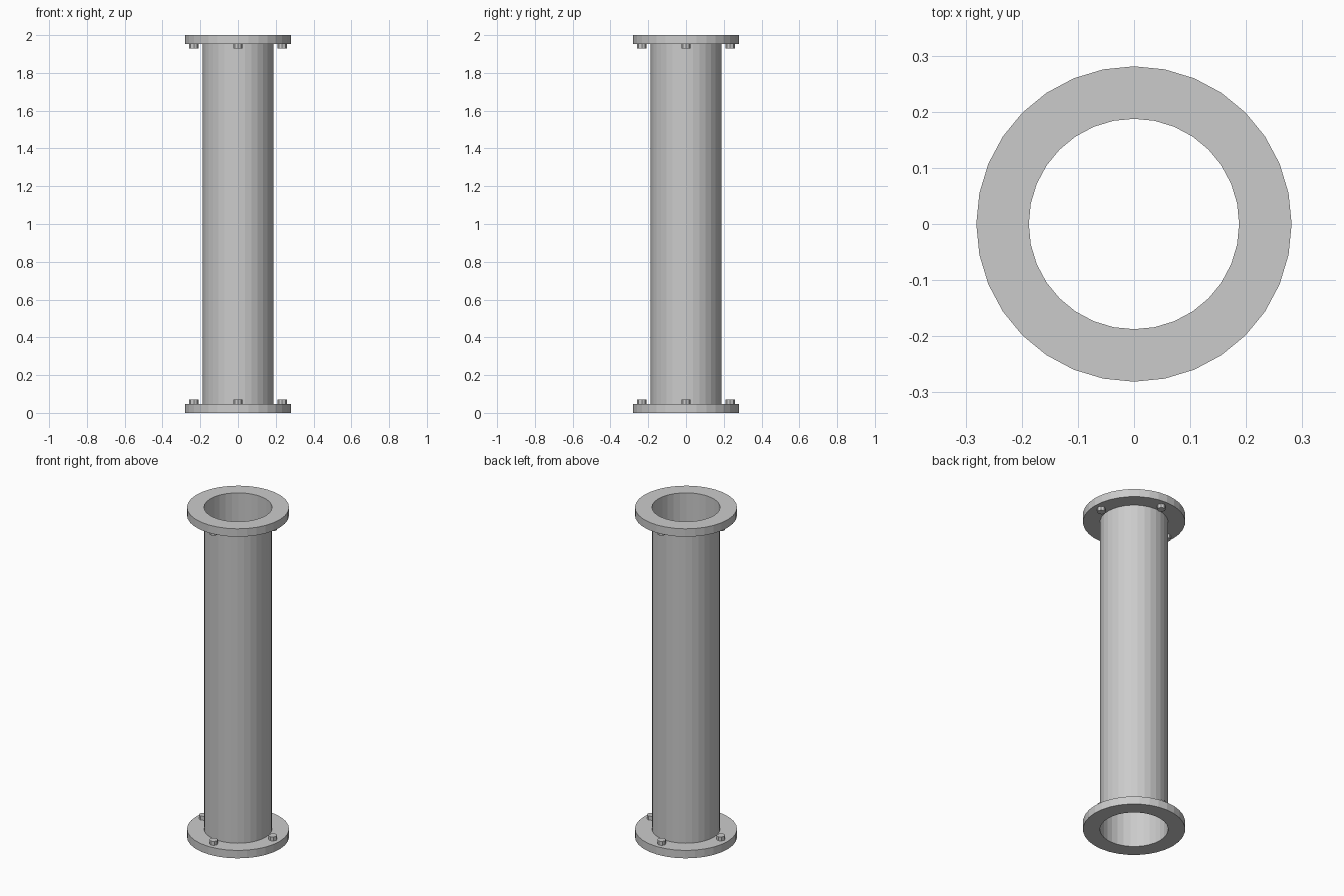
import bpy, bmesh, math

if "Cube" in bpy.data.objects:
    bpy.data.objects.remove(bpy.data.objects["Cube"])

SIDES = 32
R_PIPE, R_FLANGE = 0.1875, 0.281
T_FLANGE, HEIGHT = 0.048, 2.0
R_BOLTS = (R_PIPE + R_FLANGE) / 2


def lathe(name, profile):
    """Revolve (radius, z) points about the z axis."""
    bm = bmesh.new()
    rings = []
    for r, z in profile:
        rings.append([bm.verts.new((r * math.cos(2 * math.pi * i / SIDES),
                                    r * math.sin(2 * math.pi * i / SIDES), z))
                      for i in range(SIDES)])
    for a, b in zip(rings, rings[1:]):
        for i in range(SIDES):
            j = (i + 1) % SIDES
            bm.faces.new((a[i], a[j], b[j], b[i]))
    mesh = bpy.data.meshes.new(name)
    bm.to_mesh(mesh)
    bm.free()
    obj = bpy.data.objects.new(name, mesh)
    bpy.context.collection.objects.link(obj)
    return obj


def bolt(name, angle, z):
    bpy.ops.mesh.primitive_cylinder_add(
        vertices=8, radius=0.024, depth=0.024,
        location=(R_BOLTS * math.cos(angle), R_BOLTS * math.sin(angle), z))
    bpy.context.object.name = name


# Thin open pipe wall
lathe("pipe", [(R_PIPE, 0), (R_PIPE, HEIGHT)])

# End flanges, each with four bolts on its inner face
for label, z0, bolt_z in (("bottom", 0, T_FLANGE + 0.012),
                          ("top", HEIGHT - T_FLANGE, HEIGHT - T_FLANGE - 0.012)):
    z1 = z0 + T_FLANGE
    lathe(label + "_flange", [(R_PIPE, z0), (R_FLANGE, z0),
                              (R_FLANGE, z1), (R_PIPE, z1)])
    for i in range(4):
        bolt(f"{label}_bolt_{i + 1}", i * math.pi / 2, bolt_z)
